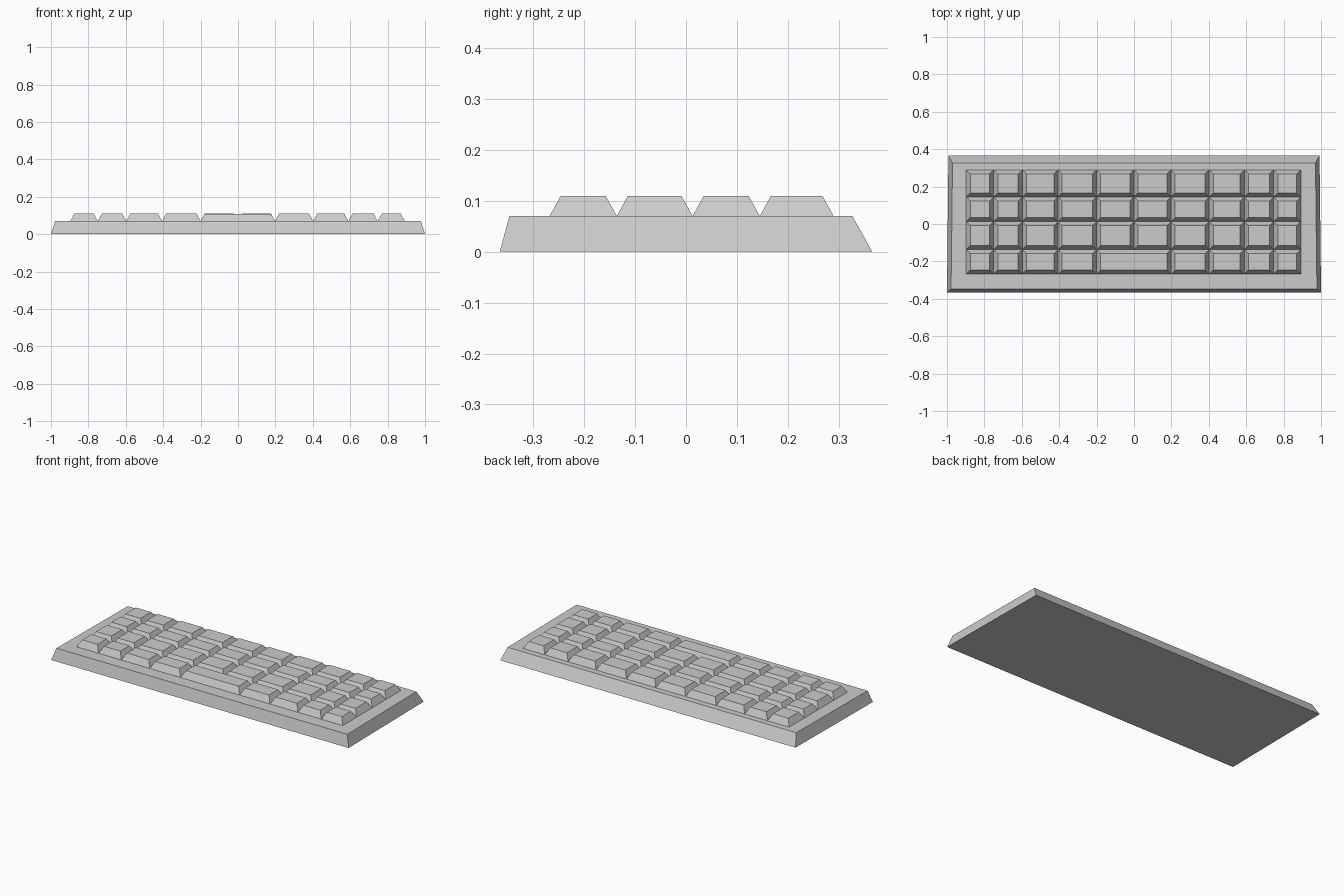
import bpy, bmesh

if "Cube" in bpy.data.objects:
    bpy.data.objects.remove(bpy.data.objects["Cube"])


def frustum(name, bottom, top, z0, z1):
    """Tapered block; bottom/top are (x0, x1, y0, y1) rectangles."""
    bm = bmesh.new()
    rings = []
    for (x0, x1, y0, y1), z in ((bottom, z0), (top, z1)):
        rings.append([bm.verts.new((x, y, z)) for x, y in
                      ((x0, y0), (x1, y0), (x1, y1), (x0, y1))])
    low, high = rings
    bm.faces.new(low[::-1])
    bm.faces.new(high)
    for i in range(4):
        j = (i + 1) % 4
        bm.faces.new((low[i], low[j], high[j], high[i]))
    mesh = bpy.data.meshes.new(name)
    bm.to_mesh(mesh)
    bm.free()
    obj = bpy.data.objects.new(name, mesh)
    bpy.context.collection.objects.link(obj)
    return obj


BASE_TOP, KEY_TOP, TAPER = 0.07, 0.11, 0.022

# Case: sloped sides, slightly narrower towards the back
case = frustum("keyboard_case", (-1, 1, -0.366, 0.366),
               (-0.978, 0.978, -0.347, 0.327), 0, BASE_TOP)
for v in case.data.vertices:
    if v.co.y > 0:
        v.co.x *= 0.992

# Keys: column and row boundaries meet in V-shaped grooves
columns = [-0.897, -0.75, -0.597, -0.406, -0.2, 0, 0.198, 0.402, 0.59, 0.747, 0.892]
rows = [-0.268, -0.136, 0.013, 0.145, 0.29]


def key(name, x0, x1, y0, y1, z):
    t = TAPER
    frustum(name, (x0, x1, y0, y1), (x0 + t, x1 - t, y0 + t, y1 - t), BASE_TOP, z)


for r, (y0, y1) in enumerate(zip(rows, rows[1:])):
    for c, (x0, x1) in enumerate(zip(columns, columns[1:])):
        if r == 0 and c in (4, 5):
            continue
        key(f"key_row{r + 1}_column{c + 1}", x0, x1, y0, y1, KEY_TOP)

# Space bar spans the two middle columns of the front row
key("space_bar", columns[4], columns[6], rows[0], rows[1], 0.109)
